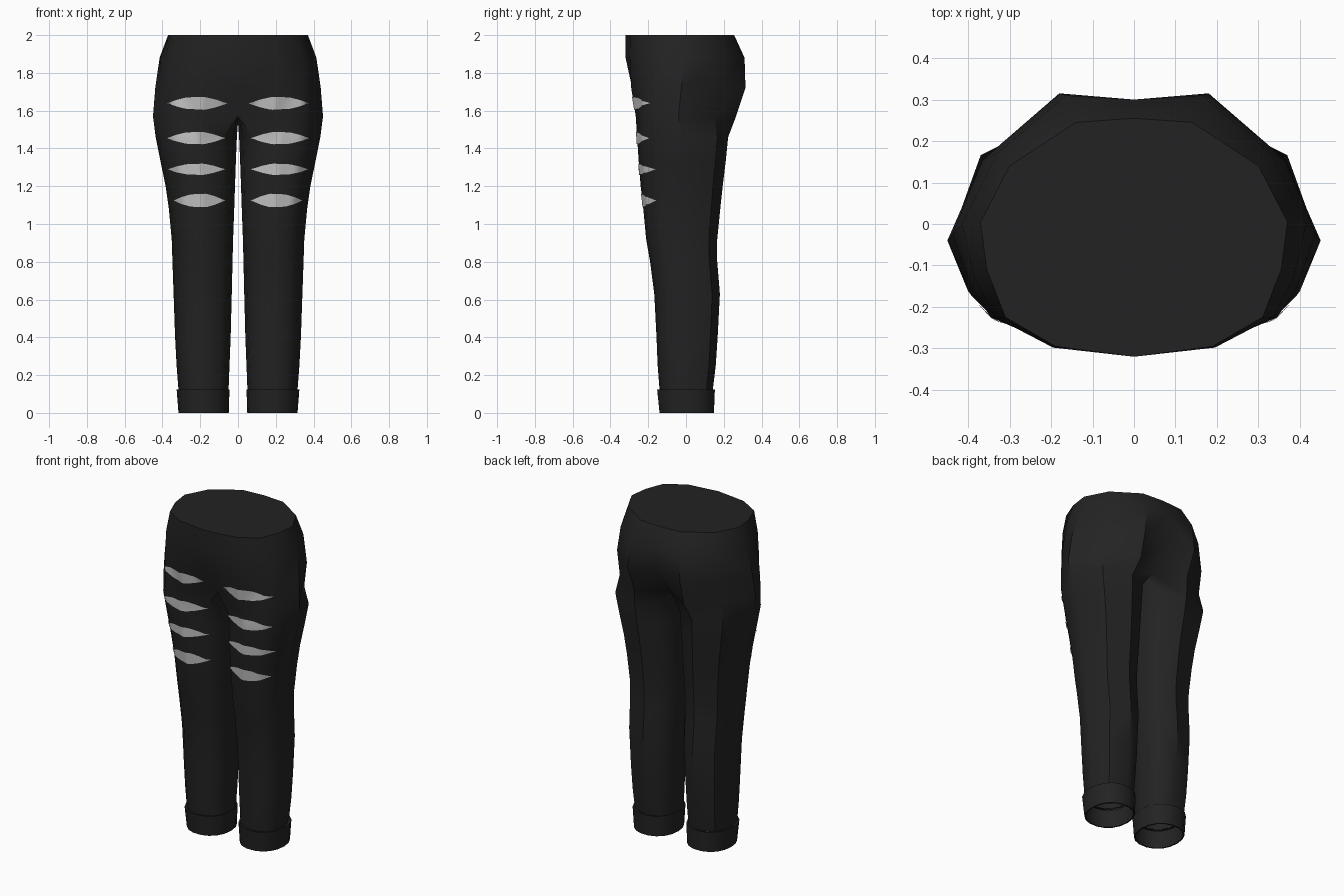
import bpy, bmesh, math
from mathutils import Vector
from mathutils.bvhtree import BVHTree

if "Cube" in bpy.data.objects:
    bpy.data.objects.remove(bpy.data.objects["Cube"])


def material(name, rgb):
    m = bpy.data.materials.new(name)
    m.diffuse_color = (*rgb, 1)
    m.use_nodes = True
    m.node_tree.nodes["Principled BSDF"].inputs["Base Color"].default_value = m.diffuse_color
    return m


black = material("black cloth", (0.0165, 0.0165, 0.0165))
grey = material("light grey", (0.56, 0.56, 0.56))


def finish(bm, name, mat, angle):
    """Turn the right half into an object, mirror it and shade it."""
    me = bpy.data.meshes.new(name)
    bm.to_mesh(me)
    ob = bpy.data.objects.new(name, me)
    bpy.context.collection.objects.link(ob)
    me.materials.append(mat)
    mod = ob.modifiers.new("mirror", 'MIRROR')
    mod.use_clip = True
    mod.merge_threshold = 0.0005
    bpy.context.view_layer.objects.active = ob
    ob.select_set(True)
    bpy.ops.object.modifier_apply(modifier="mirror")
    bpy.ops.object.shade_smooth_by_angle(angle=math.radians(angle))
    ob.select_set(False)
    return ob


def bridge(bm, a, b, closed):
    n = len(a)
    for i in range(n if closed else n - 1):
        j = (i + 1) % n
        bm.faces.new((a[i], a[j], b[j], b[i]))


# Hips: half rings running from centre back round the side to centre front
HIPS = [
    (2.00, [(0, .255), (.14, .245), (.30, .14), (.37, .005), (.355, -.11), (.31, -.225), (.19, -.295), (0, -.32)]),
    (1.88, [(0, .30), (.165, .31), (.33, .17), (.415, 0), (.385, -.13), (.335, -.225), (.195, -.298), (0, -.32)]),
    (1.72, [(0, .285), (.18, .315), (.365, .155), (.438, -.025), (.39, -.16), (.345, -.225), (.195, -.29), (0, -.285)]),
    (1.57, [(0, .16), (.17, .265), (.35, .15), (.45, -.04), (.39, -.175), (.34, -.225), (.195, -.266), (0, -.20)]),
]
SEAM = [(0, -.10, 1.548), (0, -.01, 1.54), (0, .08, 1.548)]

# Leg sections: height, inner x, outer x, front y, back y
LEG = [
    (1.46, .006, .436, -.259, .224), (1.34, .011, .412, -.251, .212),
    (1.20, .016, .383, -.240, .195), (1.08, .020, .366, -.226, .182),
    (0.92, .026, .351, -.211, .166), (0.80, .029, .347, -.190, .166),
    (0.63, .033, .341, -.168, .180), (0.40, .039, .333, -.156, .168),
    (0.25, .045, .325, -.150, .158), (0.12, .050, .315, -.140, .142),
]
ANGLES = [128, 95, 48, 0, -35, -60, -90, -128, -153, 180, 153]


def leg_ring(bm, z, x0, x1, y0, y1, angles=ANGLES):
    cx, cy, rx, ry = (x0 + x1) / 2, (y0 + y1) / 2, (x1 - x0) / 2, (y1 - y0) / 2
    pts = []
    for a in angles:
        c, s = math.cos(math.radians(a)), math.sin(math.radians(a))
        soft = lambda v: math.copysign(abs(v) ** 0.92, v)
        pts.append(bm.verts.new((cx + rx * soft(c), cy + ry * soft(s), z)))
    return pts


# Trousers body: hips, crotch seam and legs, open at the ankle
bm = bmesh.new()
rings = [[bm.verts.new((x, y, z)) for x, y in pts] for z, pts in HIPS]
bm.faces.new(rings[0])
for a, b in zip(rings, rings[1:]):
    bridge(bm, a, b, False)
prev = rings[-1] + [bm.verts.new(p) for p in SEAM]
for sec in LEG:
    ring = leg_ring(bm, *sec)
    bridge(bm, prev, ring, True)
    prev = ring
bmesh.ops.recalc_face_normals(bm, faces=bm.faces)
if min(bm.faces, key=lambda f: -f.calc_center_median().z).normal.z < 0:
    bmesh.ops.reverse_faces(bm, faces=bm.faces)
tree = BVHTree.FromBMesh(bm)
finish(bm, "trousers", black, 40)
bm.free()

# Turned-up cuffs: lip, outer band and hollow inside
bm = bmesh.new()
CUFF = [(.122, .056, .309, -.135, .137), (.125, .045, .325, -.155, .155),
        (.0, .049, .315, -.142, .150), (.0, .057, .307, -.134, .142),
        (.11, .058, .307, -.133, .137)]
steps = [i * 360 / 18 for i in range(18)]
cuff = [leg_ring(bm, *sec, angles=steps) for sec in CUFF]
for a, b in zip(cuff, cuff[1:]):
    bridge(bm, b, a, True)
finish(bm, "cuffs", black, 40)
bm.free()

# Ripped slits: thin lens-shaped plates following the front of each thigh
SLITS = [(1.64, .058, .37, .034), (1.455, .07, .37, .033),
         (1.29, .07, .367, .03), (1.125, .07, .335, .036)]
SHAPE = [(0, 0), (.2, .62), (.38, 1), (.68, .9), (.86, .5), (1, 0)]


def half_height(t):
    for (t0, h0), (t1, h1) in zip(SHAPE, SHAPE[1:]):
        if t <= t1:
            return h0 + (h1 - h0) * (t - t0) / (t1 - t0)
    return 0


bm = bmesh.new()
COLS = 20
for z, x0, x1, h in SLITS:
    cols = []
    for i in range(COLS + 1):
        t = i / COLS
        x, hh = x0 + (x1 - x0) * t, max(h * half_height(t), .0008)
        col = []
        for k in (-1, 0, 1):
            hit, nor, _, _ = tree.ray_cast(Vector((x, -1, z + k * hh)), Vector((0, 1, 0)))
            if hit is None:
                hit, nor = Vector((x, -.2, z + k * hh)), Vector((0, -1, 0))
            if nor.y > 0:
                nor = -nor
            col.append(bm.verts.new(hit + nor * .005))
        cols.append(col)
    for a, b in zip(cols, cols[1:]):
        bridge(bm, a, b, False)
for f in bm.faces:
    f.normal_update()
    if f.normal.y > 0:
        f.normal_flip()
finish(bm, "ripped_slits", grey, 40)
bm.free()
